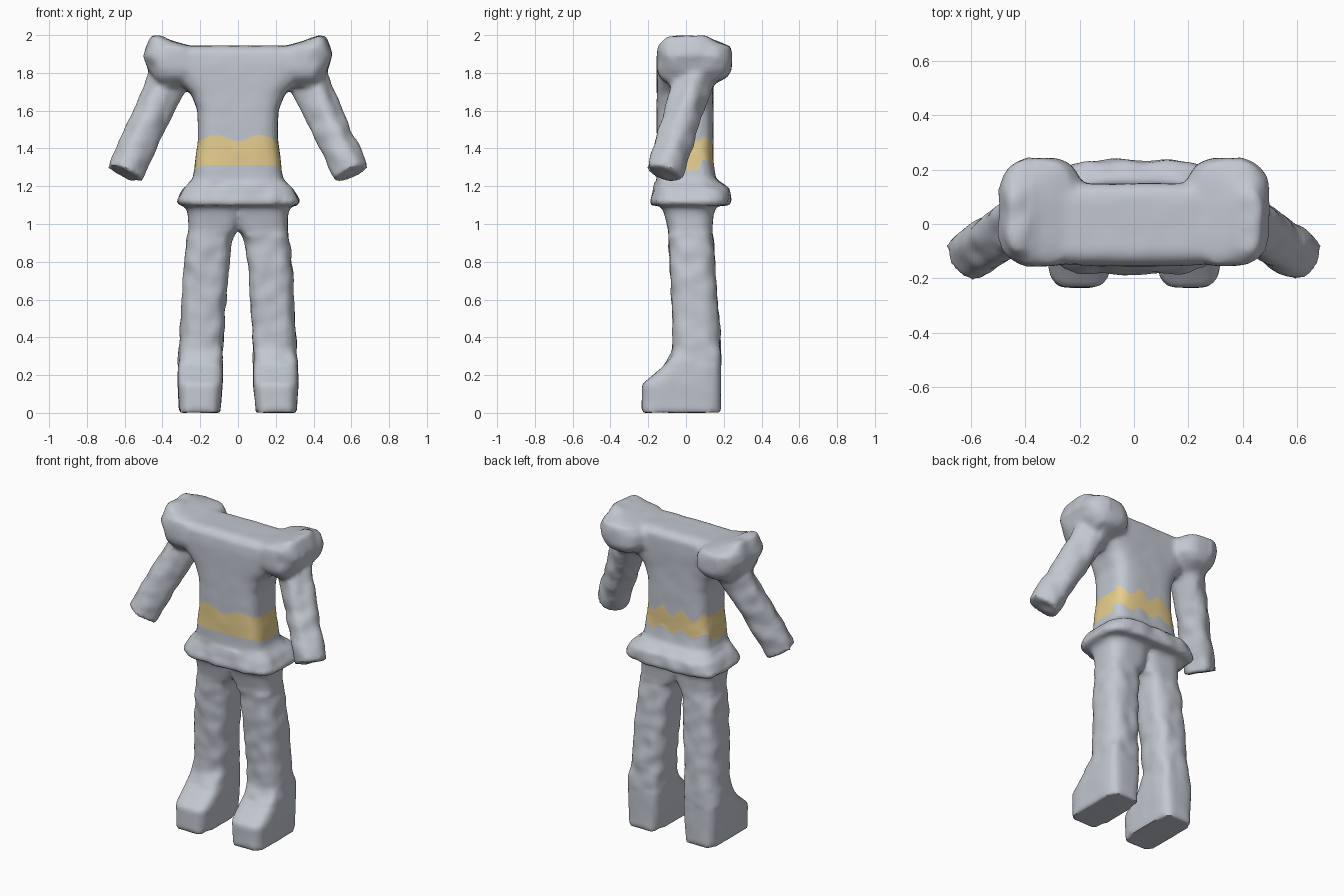
import bpy, bmesh, math
from mathutils import Vector, Matrix, noise

cube = bpy.data.objects.get("Cube")
if cube:
    bpy.data.objects.remove(cube, do_unlink=True)


def material(name, rgb):
    m = bpy.data.materials.new(name)
    m.use_nodes = True
    m.diffuse_color = (*rgb, 1)
    m.node_tree.nodes["Principled BSDF"].inputs["Base Color"].default_value = (*rgb, 1)
    return m


def power(v, n):
    return math.copysign(abs(v) ** (2 / n), v)


def loft(bm, rings, n=4, matrix=Matrix(), sides=40):
    """Closed skin through rounded-box rings: (z, x min, x max, y min, y max)."""
    loops = []
    for z, x0, x1, y0, y1 in rings:
        loop = []
        for i in range(sides):
            a = math.tau * i / sides
            x = (x0 + x1) / 2 + (x1 - x0) / 2 * power(math.cos(a), n)
            y = (y0 + y1) / 2 + (y1 - y0) / 2 * power(math.sin(a), n)
            loop.append(bm.verts.new(matrix @ Vector((x, y, z))))
        loops.append(loop)
    faces = [bm.faces.new(loops[0]), bm.faces.new(loops[-1])]
    for low, high in zip(loops, loops[1:]):
        for i in range(sides):
            j = (i + 1) % sides
            faces.append(bm.faces.new((low[i], low[j], high[j], high[i])))
    bmesh.ops.recalc_face_normals(bm, faces=faces)


bm = bmesh.new()

# torso with flared hem and wide flat neckline
loft(bm, [(z, -w, w, y0, y1) for z, w, y0, y1 in (
    (1.095, .31, -.18, .23), (1.12, .328, -.188, .238), (1.185, .295, -.172, .23),
    (1.235, .24, -.155, .16), (1.31, .232, -.155, .145), (1.45, .212, -.155, .145),
    (1.60, .215, -.155, .145), (1.69, .25, -.155, .145), (1.78, .35, -.155, .148),
    (1.85, .43, -.155, .15), (1.905, .44, -.148, .148), (1.93, .43, -.132, .135),
    (1.943, .41, -.10, .10))], n=4)

for side in (1, -1):
    mirror = Matrix.Scale(side, 4, (1, 0, 0))

    # shoulder cap, deeper at the back, with a raised outer corner
    loft(bm, [(1.725, .29, .43, -.08, .125), (1.775, .23, .45, -.14, .22),
              (1.815, .185, .475, -.156, .243), (1.89, .185, .503, -.156, .243),
              (1.935, .22, .488, -.15, .238), (1.965, .34, .475, -.12, .17),
              (1.995, .41, .46, -.09, .11)], n=3, matrix=mirror)

    # arm, leaning outward and forward
    start, end = Vector((.365, .045, 1.77)), Vector((.60, -.115, 1.265))
    axis = end - start
    place = Matrix.Translation(start) @ axis.to_track_quat('Z', 'Y').to_matrix().to_4x4()
    loft(bm, [(axis.length * t, -r, r, -r, r) for t, r in (
        (0, .10), (.25, .094), (.6, .09), (1, .092))], n=2.8, matrix=mirror @ place)

    # leg
    loft(bm, [(.20, .078, .318, -.11, .186), (.34, .08, .313, -.068, .184),
              (.60, .062, .298, -.076, .166),
              (.80, .048, .284, -.086, .152), (.90, .036, .275, -.09, .146),
              (.94, .022, .268, -.093, .142), (.97, -.005, .262, -.095, .14),
              (1.05, -.03, .265, -.115, .145), (1.13, -.03, .29, -.14, .17)],
         n=3.2, matrix=mirror)

    # foot with a toe wedge
    loft(bm, [(0, .094, .314, -.238, .188), (.05, .09, .314, -.234, .186),
              (.15, .08, .32, -.234, .186), (.19, .08, .32, -.185, .186),
              (.25, .08, .318, -.115, .186), (.33, .085, .312, -.068, .184)],
         n=4.5, matrix=mirror)

mesh = bpy.data.meshes.new("costume")
bm.to_mesh(mesh)
bm.free()
costume = bpy.data.objects.new("costume", mesh)
bpy.context.scene.collection.objects.link(costume)
mesh.materials.append(material("pale_grey_cloth", (.54, .57, .63)))
mesh.materials.append(material("yellow_belt", (.80, .62, .27)))

# fuse the parts into one soft skin
remesh = costume.modifiers.new("fuse", 'REMESH')
remesh.mode = 'VOXEL'
remesh.voxel_size = .016
soften = costume.modifiers.new("soften", 'SMOOTH')
soften.factor = .5
soften.iterations = 4
bpy.ops.object.select_all(action='DESELECT')
bpy.context.view_layer.objects.active = costume
costume.select_set(True)
for name in ("fuse", "soften"):
    bpy.ops.object.modifier_apply(modifier=name)

# belt band cut into the waist
bm = bmesh.new()
bm.from_mesh(costume.data)
BELT_LOW, BELT_HIGH = 1.31, 1.45
for z in (BELT_LOW, BELT_HIGH):
    bmesh.ops.bisect_plane(bm, geom=bm.verts[:] + bm.edges[:] + bm.faces[:],
                           plane_co=(0, 0, z), plane_no=(0, 0, 1))
for f in bm.faces:
    c = f.calc_center_median()
    f.material_index = int(BELT_LOW < c.z < BELT_HIGH and abs(c.x) < .3)
    f.smooth = True

# lumpy cloth on limbs, hem and shoulders; uneven belt edges
bm.normal_update()
moves = {}
for v in bm.verts:
    p = v.co
    rough = .25 < p.z < .95 or 1.1 < p.z < 1.22 or abs(p.x) > .38
    moves[v] = v.normal * noise.noise(p * 12) * (.01 if rough else .002)
    if abs(p.x) < .3 and 1.23 < p.z < 1.6:
        upper = max(0, 1 - abs(p.z - BELT_HIGH) / .08)
        lower = max(0, 1 - abs(p.z - BELT_LOW) / .06)
        if p.y > .08:
            wave = -math.cos(p.x * 44)
            moves[v].z += upper * (.026 * wave - .008) + lower * (.016 * wave + .012)
        else:
            corner = max(0, abs(p.x) - .19) / .03
            moves[v].z += upper * (.004 - .016 * math.cos(p.x * 27)) - lower * .02 * corner
for v, move in moves.items():
    v.co += move

# settle the feet on the ground
low = min(v.co.z for v in bm.verts)
bmesh.ops.translate(bm, verts=bm.verts[:], vec=(0, 0, -low))
bm.to_mesh(costume.data)
bm.free()
bpy.ops.object.shade_smooth_by_angle(angle=math.radians(50))
